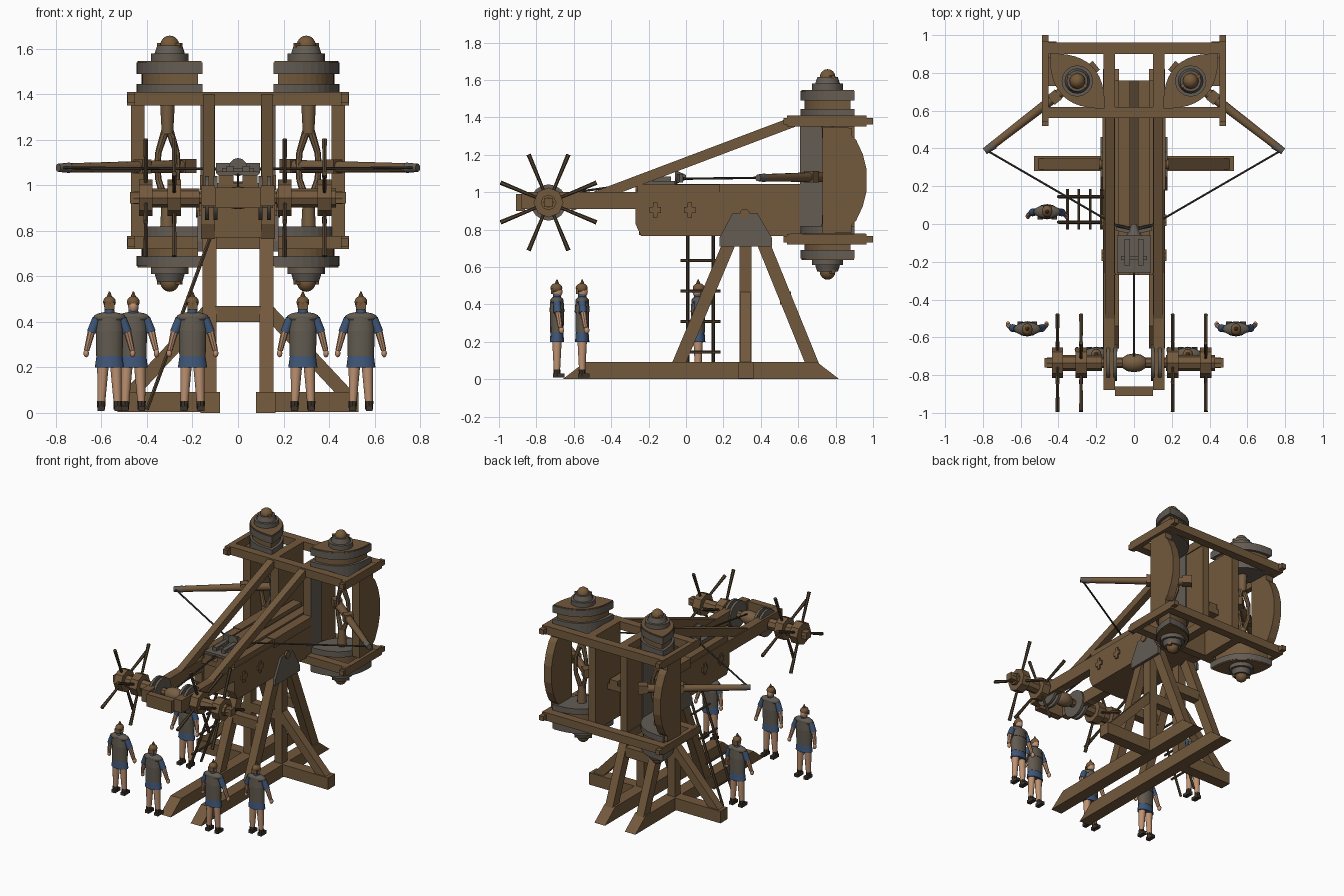
import bpy, bmesh
from math import cos, sin, radians
from mathutils import Vector, Matrix

cube = bpy.data.objects.get("Cube")
if cube:
    bpy.data.objects.remove(cube)


def material(name, r, g, b):
    m = bpy.data.materials.new(name)
    m.use_nodes = True
    m.diffuse_color = (r, g, b, 1)
    bsdf = next(n for n in m.node_tree.nodes if n.type == 'BSDF_PRINCIPLED')
    bsdf.inputs["Base Color"].default_value = (r, g, b, 1)
    return m


WOOD = material("oak wood", .17, .1, .046)
DARK = material("dark wood", .085, .055, .029)
IRON = material("iron", .125, .107, .088)
ROPE = material("rope", .185, .113, .055)
CORD = material("dark cord", .05, .042, .035)
SKIN = material("skin", .52, .29, .17)
BLUE = material("blue cloth", .05, .095, .19)
MAIL = material("mail", .12, .103, .08)
BRONZE = material("bronze", .18, .1, .042)
BOOT = material("boot leather", .045, .033, .023)


def finish(name, bm, mat, smooth=False):
    bmesh.ops.recalc_face_normals(bm, faces=bm.faces)
    for f in bm.faces:
        f.smooth = smooth and len(f.verts) <= 4
    me = bpy.data.meshes.new(name)
    bm.to_mesh(me)
    bm.free()
    me.materials.append(mat)
    ob = bpy.data.objects.new(name, me)
    bpy.context.scene.collection.objects.link(ob)
    return ob


def box(name, x, y, z, mat=WOOD):
    bm = bmesh.new()
    bmesh.ops.create_cube(bm, size=1)
    for v in bm.verts:
        v.co = [a[0] + (c + .5) * (a[1] - a[0]) for a, c in zip((x, y, z), v.co)]
    return finish(name, bm, mat)


def pair(name, x, y, z, mat=WOOD):
    for s, side in ((1, "left"), (-1, "right")):
        box(f"{name}_{side}", sorted((s * x[0], s * x[1])), y, z, mat)


def along(p, q, ref):
    d = (q - p).normalized()
    u = (Vector(ref) - d * d.dot(Vector(ref))).normalized()
    m = Matrix((u, d.cross(u), d)).transposed().to_4x4()
    m.translation = (p + q) / 2
    return m


def beam(name, p, q, w, h, mat=WOOD, ref=(1, 0, 0)):
    p, q = Vector(p), Vector(q)
    bm = bmesh.new()
    bmesh.ops.create_cube(bm, size=1)
    bmesh.ops.scale(bm, vec=(w, h, (q - p).length), verts=bm.verts)
    bm.transform(along(p, q, ref))
    return finish(name, bm, mat)


def rod(name, p, q, r1, r2=None, mat=WOOD, n=12, flat=1):
    p, q = Vector(p), Vector(q)
    bm = bmesh.new()
    bmesh.ops.create_cone(bm, cap_ends=True, segments=n, radius1=r1,
                          radius2=r1 if r2 is None else r2, depth=(q - p).length)
    bmesh.ops.scale(bm, vec=(1, flat, 1), verts=bm.verts)
    ref = (1, .01, .02) if abs((q - p).normalized().x) < .9 else (0, 0, 1)
    bm.transform(along(p, q, ref))
    return finish(name, bm, mat, n > 8)


def ball(name, c, size, mat):
    bm = bmesh.new()
    bmesh.ops.create_uvsphere(bm, u_segments=12, v_segments=8, radius=1)
    bmesh.ops.scale(bm, vec=size, verts=bm.verts)
    bmesh.ops.translate(bm, vec=c, verts=bm.verts)
    return finish(name, bm, mat, True)


def prism(name, pts, depth, mat=WOOD):
    bm = bmesh.new()
    face = bm.faces.new([bm.verts.new(p) for p in pts])
    ext = bmesh.ops.extrude_face_region(bm, geom=[face])
    bmesh.ops.translate(bm, vec=depth, verts=[v for v in ext["geom"]
                                              if isinstance(v, bmesh.types.BMVert)])
    return finish(name, bm, mat)


# Stock: deep side cheeks, floor, slider and end bar
cheek = [(-.88, .91), (-.88, 1), (.62, 1), (.62, .765), (-.24, .765), (-.27, .83), (-.27, .91)]
for s in (1, -1):
    prism("stock_cheek", [(s * .1, y, z) for y, z in cheek], (s * .062, 0, 0))
    for y in (-.165, .02):
        pair("cross_plate_upright", (.162, .171), (y - .012, y + .012), (.865, .945))
        pair("cross_plate_bar", (.162, .171), (y - .03, y + .03), (.89, .92))
box("stock_floor", (-.1, .1), (-.25, .62), (.77, .97))
box("stock_end_bar", (-.1, .1), (-.91, -.86), (.9, .99))
box("slider_bed", (-.1, .1), (-.27, .76), (.97, 1.01))
box("slider_groove", (-.02, .02), (-.06, .76), (1.01, 1.016), DARK)
pair("slider_rail", (.02, .085), (-.27, .76), (1, 1.045))
pair("stock_top_strip", (.1, .168), (.18, .61), (.98, 1.045))
pair("stock_top_strip_front", (.1, .155), (-.26, .18), (.995, 1.04))

# Trigger block and string claw
box("trigger_plate", (-.09, .09), (-.26, -.06), (1.045, 1.06), IRON)
pair("trigger_cheek", (.02, .05), (-.22, -.08), (1.06, 1.085), IRON)
box("trigger_lever", (-.07, .07), (-.19, -.17), (1.06, 1.075), IRON)
rod("string_claw", (0, -.06, 1.08), (0, 0, 1.08), .04, .012, IRON)
for s in (1, -1):
    beam("claw_wing", (0, -.045, 1.075), (s * .095, -.025, 1.075), .02, .045, IRON, (0, 1, 0))
    rod("string_nock", (0, -.03, 1.075), (s * .1, -.005, 1.072), .009, .007, CORD, 6)
rod("winch_rope", (0, -.7, .985), (0, -.2, 1.055), .006, mat=CORD, n=6)

# Spring frame: upper and lower beam rings
for z in ((1.35, 1.41), (.72, .778)):
    box("frame_front_beam", (-.485, .485), (.56, .62), z)
    box("frame_rear_beam", (-.485, .485), (.9, .96), z)
    pair("frame_side_beam", (.452, .488), (.54, .965), (z[0], z[1] - .001))
    pair("frame_tenon", (.452, .486), (.52, 1), (z[0] + .012, z[1] - .012))
    pair("frame_inner_beam", (.1, .162), (.62, .9), z)
pair("inner_post", (.1, .155), (.61, .9), (.778, 1.35))
pair("inner_post_plate", (.155, .164), (.61, .73), (.778, 1.35), IRON)

# Outer post profile: straight front, bulging back with shoulders
half = [(.885, .28), (.885, .24), (.91, .215), (.945, .14), (.965, .06)]
back = [(y, 1.064 + h) for y, h in half] + [(y, 1.064 - h) for y, h in half[::-1]]
post = [(.73, 1.35)] + back + [(.73, .778)]
lens = [(.205 * t / 6, .11 * (1 - (t / 6) ** 2)) for t in range(-6, 7)]
lens += [(a, -b) for a, b in lens[-2:0:-1]]
SX, SY = .3, .757
for s in (1, -1):
    prism("outer_curved_post", [(s * .41, y, z) for y, z in post], (s * .06, 0, 0))

    # Hole carriers: stacked lens plates, iron rims with wooden outer faces
    for z0, z1, k, mat in ((1.35, 1.445, 1, IRON), (1.445, 1.49, .85, WOOD), (1.49, 1.54, 1, IRON),
                           (1.54, 1.547, .97, WOOD), (.778, .82, 1, IRON), (.69, .778, .85, WOOD),
                           (.645, .69, 1, IRON), (.638, .645, .97, WOOD)):
        prism("carrier_plate", [(s * (SX + k * (a - b) * .707), SY + k * (a + b) * .707, z0)
                                for a, b in lens], (0, 0, z1 - z0), mat)

    # Washers and cap knobs, mirrored top to bottom
    for d, base in ((1, 1.545), (-1, .645)):
        def spot(h):
            return (s * SX, SY, base + d * h)
        rod("washer", spot(0), spot(.035), .083, .083, IRON, 16)
        rod("washer_neck", spot(.035), spot(.07), .066, .055, IRON, 16)
        c = spot(.07)
        ball("cap_knob", c, (.042, .042, .043), BRONZE)
        beam("cap_lever", (c[0] - .05, SY - s * .03, c[2]), (c[0] + .05, SY + s * .03, c[2]),
             .02, .02, BRONZE, (0, 0, 1))

        # Skein splitting into strands around the arm
        zc = 1.085
        rod("skein_neck", (s * .31, SY, zc + d * .14), (s * .31, SY, zc + d * .27), .025, .032, ROPE)
        for o in (.04, -.04):
            joint = (s * .31 + o, SY + abs(o) * .3, zc + d * .06)
            rod("skein_upper", (s * .31 + o * .2, SY, zc + d * .16), joint, .018, .014, ROPE, 8)
            rod("skein_middle", joint, (s * .31 + o * 1.1, SY + .012, zc), .014, .014, ROPE, 8)

    # Throwing arm, tip and string
    rod("bow_arm", (s * .24, .81, 1.083), (s * .75, .415, 1.077), .029, .02)
    beam("arm_heel", (s * .2, .84, 1.085), (s * .25, .80, 1.085), .06, .06, WOOD, (0, 0, 1))
    beam("arm_collar", (s * .40, .687, 1.082), (s * .44, .655, 1.082), .062, .062, WOOD, (0, 0, 1))
    rod("arm_tip", (s * .74, .42, 1.077), (s * .79, .385, 1.077), .023, .018, IRON)
    rod("bow_string", (s * .78, .39, 1.077), (s * .09, -.01, 1.072), .006, mat=CORD, n=6)

    # Long diagonal stay
    beam("diagonal_stay", (s * .128, -.62, .925), (s * .128, .58, 1.378), .05, .055)

    # Trestle leg set with iron saddle
    for y0, y1 in ((.245, -.045), (.4, .68)):
        beam("trestle_leg", (s * .125, y0, .76), (s * .125, y1, .07), .06, .068)
    box("trestle_post", sorted((s * .095, s * .155)), (.285, .35), (.07, .77))
    saddle = [(.178, .71), (.178, .755), (.25, .89), (.38, .89), (.46, .755), (.46, .71)]
    prism("iron_saddle", [(s * .157, y, z) for y, z in saddle], (s * .02, 0, 0), IRON)
    rod("saddle_bolt", (s * .17, .315, .885), (s * .185, .315, .885), .026, mat=WOOD)

    # Base runner, outrigger and its brace
    prism("base_runner", [(s * .08, y, z) for y, z in ((-.66, 0), (-.54, .092), (.7, .092), (.82, 0))],
          (s * .085, 0, 0))
    box("outrigger", sorted((s * .16, s * .53)), (.28, .36), (.005, .092))
    beam("outrigger_brace", (s * .13, .318, .45), (s * .485, .318, .07), .06, .06, WOOD, (0, 1, 0))
for y in (.108, .318, .532):
    box("trestle_cross_bar", (-.1, .1), (y - .03, y + .03), (.4, .47))

# Windlass: axle, rope drum, ratchets, hubs and handspikes
WY, WZ = -.735, .945


def axle(name, x0, x1, r, mat, n):
    rod(name, (x0, WY, WZ), (x1, WY, WZ), r, r, mat, n)


axle("windlass_axle", -.46, .46, .028, WOOD, 8)
ball("rope_drum", (0, WY, WZ), (.075, .05, .05), ROPE)
for s in (1, -1):
    for x in (.09, .128):
        axle("ratchet_disc", s * x, s * (x + .018), .097, IRON, 16)
    axle("axle_sleeve", s * .17, s * .43, .042, WOOD, 8)
    box("axle_end", sorted((s * .43, s * .475)), (WY - .025, WY + .025), (WZ - .025, WZ + .025))
for i, x in enumerate((-.405, -.28, .205, .38)):
    axle("spoke_hub", x - .03, x + .03, .08, WOOD, 8)
    for k in range(4):
        a = radians(22.5 + 45 * (i % 2) + 90 * k)
        rod("handspike", (x, WY + .05 * cos(a), WZ + .05 * sin(a)),
            (x, WY + .278 * cos(a), WZ + .278 * sin(a)), .008, .012, DARK, 6)

# Ladder against the stock
foot, head = Vector((-.4, 0, .015)), Vector((-.1, 0, .83))
for y in (.01, .145):
    rod("ladder_rail", foot + Vector((0, y, 0)), head + Vector((0, y, 0)), .009, mat=DARK, n=6)
for t in (.16, .36, .56, .76):
    c = foot.lerp(head, t)
    rod("ladder_rung", c + Vector((0, -.03, 0)), c + Vector((0, .185, 0)), .008, mat=DARK, n=6)


# Crew figures
def figure(x, y, f):
    def at(px, py, pz):
        return (x + px, y + f * py, pz)

    rod("crew_skirt", at(0, 0, .2), at(0, 0, .265), .064, .055, BLUE, 12, .6)
    rod("crew_mail_waist", at(0, 0, .25), at(0, 0, .36), .058, .06, MAIL, 12, .62)
    rod("crew_mail_chest", at(0, 0, .36), at(0, 0, .425), .062, .054, MAIL, 12, .65)
    ball("crew_mail_shoulders", at(0, 0, .419), (.072, .036, .025), MAIL)
    rod("crew_scarf", at(0, 0, .425), at(0, 0, .455), .024, .021, BLUE)
    ball("crew_head", at(0, .003, .468), (.023, .027, .032), SKIN)
    ball("crew_helmet", at(0, -.003, .487), (.028, .032, .027), BRONZE)
    rod("crew_helmet_point", at(0, 0, .505), at(0, 0, .533), .014, .003, BRONZE, 8)
    box("crew_neck_guard", (x - .022, x + .022), sorted((y - f * .02, y - f * .032)), (.455, .485), BRONZE)
    for s in (1, -1):
        rod("crew_sleeve", at(s * .056, 0, .415), at(s * .078, .004, .355), .019, .021, BLUE)
        rod("crew_arm", at(s * .077, .004, .365), at(s * .1, .018, .275), .017, .012, SKIN, 8)
        ball("crew_hand", at(s * .102, .024, .262), (.012, .015, .018), SKIN)
        rod("crew_leg", at(s * .036, 0, .03), at(s * .028, 0, .22), .016, .026, SKIN)
        rod("crew_boot", at(s * .036, 0, .015), at(s * .036, 0, .052), .017, .019, BOOT, 8)
        box("crew_foot", (x + s * .037 - .015, x + s * .037 + .015),
            sorted((y - f * .022, y + f * .04)), (.008, .03), BOOT)


for spot_x, spot_y, facing in ((-.565, -.555, 1), (.54, -.555, 1), (-.2, -.69, 1),
                               (.285, -.69, 1), (-.46, .065, -1)):
    figure(spot_x, spot_y, facing)
